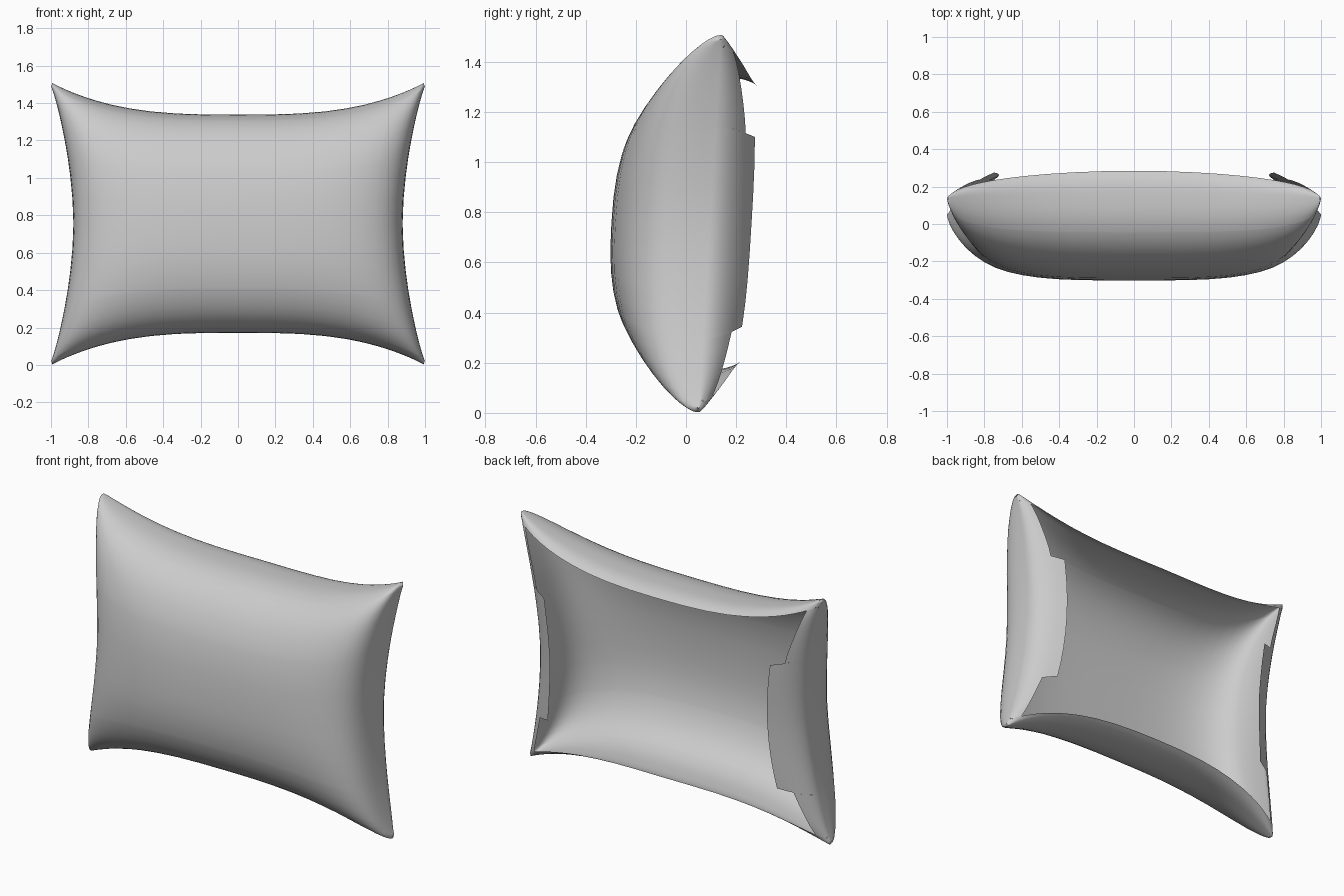
import bpy, bmesh

if "Cube" in bpy.data.objects:
    bpy.data.objects.remove(bpy.data.objects["Cube"])

# half-thickness of each side and roundness exponents across x and z
FRONT = (-0.393, 3.6, 2.5)
BACK = (0.29, 2.0, 3.0)
RIM_V = 0.945            # where the top and bottom back strips end
FLAP = (-0.607, 0.51)    # vertical extent of the wider side flaps


def point(u, v, side):
    """Pincushion outline with a puffed, slightly leaning surface."""
    h, pu, pv = side
    f = max(0, 1 - abs(u) ** pu) ** (1 / pu)
    g = max(0, 1 - abs(v) ** pv) ** (1 / pv)
    blunt = 0.02 * abs(u * v) ** 12
    x = u * (0.88 + 0.12 * abs(v) ** 1.8)
    z = 0.755 + v * (0.583 + 0.172 * abs(u) ** 3 - blunt * (abs(u) > 0.995))
    return (x, 0.05 + 0.06 * z + h * f * g, z)


def ease(n):
    half = [1 - (1 - i / n) ** 3 for i in range(n + 1)]
    return [-a for a in half[:0:-1]] + half


us = ease(16)
vs = sorted(set(ease(16)) | {FLAP[0], FLAP[1], RIM_V, -RIM_V})
bm = bmesh.new()


def patch(rows):
    grid = [[bm.verts.new(p) for p in r] for r in rows]
    for a, b in zip(grid, grid[1:]):
        for i in range(len(a) - 1):
            bm.faces.new((a[i], a[i + 1], b[i + 1], b[i]))


# puffed front
patch([[point(u, v, FRONT) for u in us] for v in vs])

steps = [(i / 8) ** 3 for i in range(9)]
for s in (-1, 1):
    # strips wrapping over the top and bottom to the open back
    patch([[point(u, s * (1 - (1 - RIM_V) * t), BACK) for u in us] for t in steps])
    # side strips, wider along the flap
    for v0, v1 in zip(vs, vs[1:]):
        mid = (v0 + v1) / 2
        if abs(mid) > RIM_V:
            continue
        in_flap = FLAP[0] < mid < FLAP[1]

        def limit(v):
            return 0.82 if in_flap else 0.9 + 0.045 * max(0, (abs(v) - 0.55) / 0.4)
        patch([[point(s * (1 - (1 - limit(v)) * t), v, BACK) for t in steps]
               for v in (v0, v1)])

bmesh.ops.remove_doubles(bm, verts=bm.verts, dist=0.0004)
bmesh.ops.recalc_face_normals(bm, faces=bm.faces)
for f in bm.faces:
    f.smooth = True
# front must face -y
front = min(bm.faces, key=lambda f: f.calc_center_median().y)
if front.normal.y > 0:
    bmesh.ops.reverse_faces(bm, faces=bm.faces)

mesh = bpy.data.meshes.new("cushion_cover")
bm.to_mesh(mesh)
bm.free()
obj = bpy.data.objects.new("cushion_cover", mesh)
bpy.context.collection.objects.link(obj)
